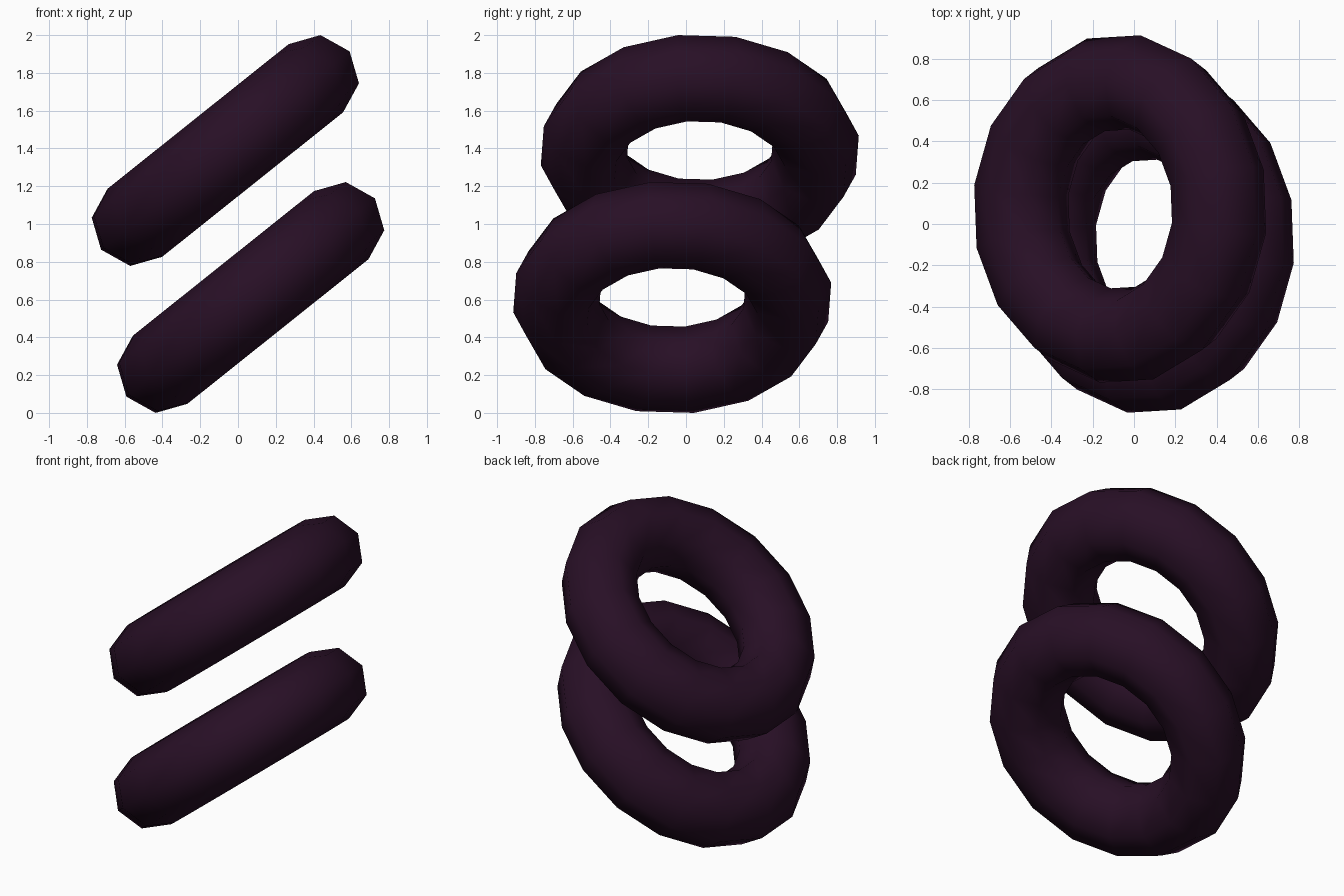
import bpy
from math import radians

cube = bpy.data.objects.get("Cube")
if cube:
    bpy.data.objects.remove(cube, do_unlink=True)

# Dark plum finish
plum = bpy.data.materials.new("dark_plum")
plum.use_nodes = True
colour = (0.021, 0.0048, 0.019, 1)
plum.diffuse_color = colour
plum.node_tree.nodes["Principled BSDF"].inputs["Base Color"].default_value = colour

TILT = radians(-38.6)
PHASE = radians(-8.5)


def ring(name, location):
    """Low-poly smooth ring, tilted up towards +x."""
    bpy.ops.mesh.primitive_torus_add(
        major_segments=16, minor_segments=8,
        major_radius=0.62, minor_radius=0.231,
        location=location, rotation=(0, TILT, 0))
    obj = bpy.context.object
    obj.name = name
    obj.rotation_euler.rotate_axis('Z', PHASE)
    obj.data.materials.append(plum)
    bpy.ops.object.shade_smooth()


# Two parallel rings, offset either side of the centre
for name, side in (("upper_ring", 1), ("lower_ring", -1)):
    ring(name, (-0.067 * side, 0.073 * side, 1 + 0.389 * side))
